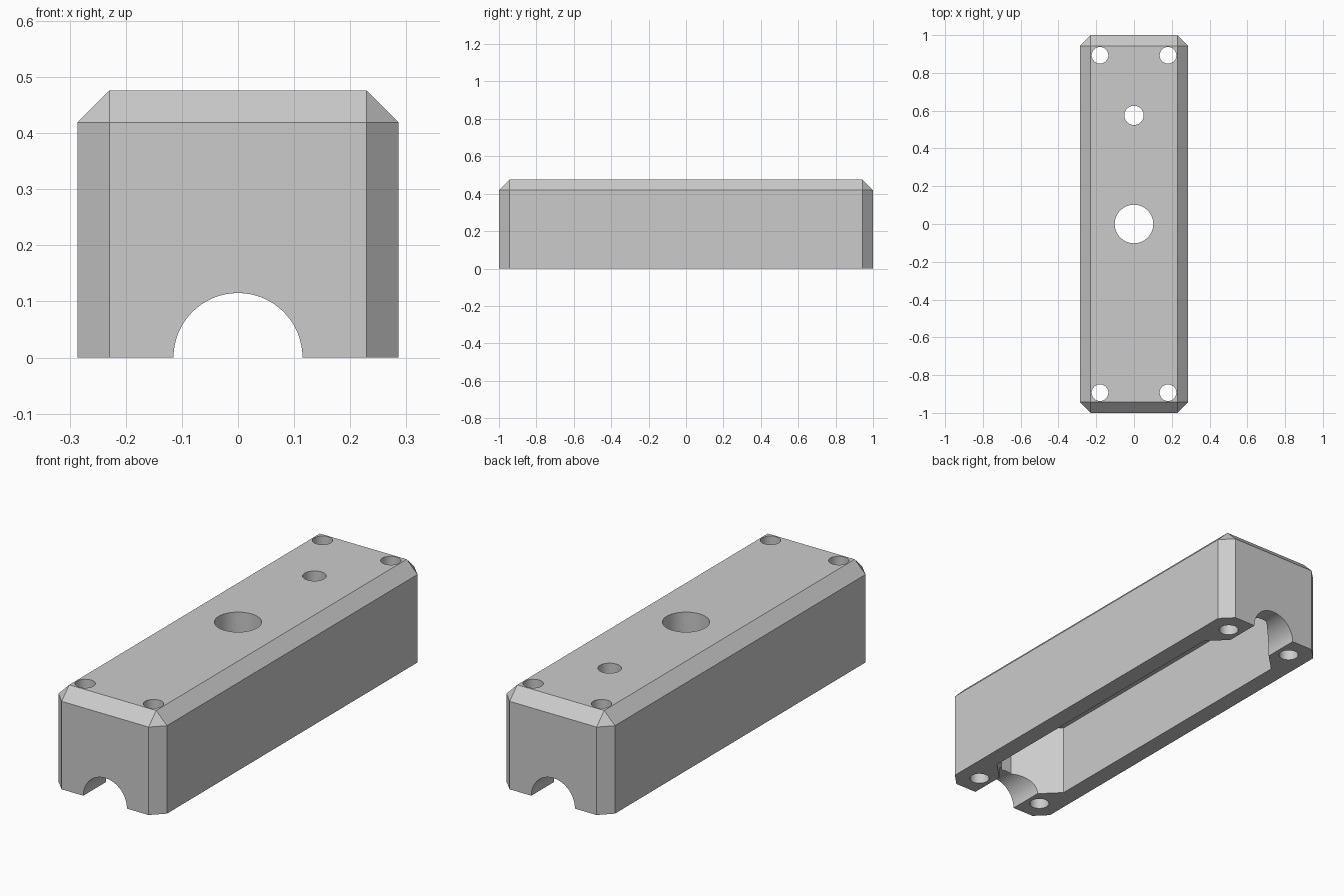
import bpy, bmesh
from math import radians
from mathutils import Matrix

if "Cube" in bpy.data.objects:
    bpy.data.objects.remove(bpy.data.objects["Cube"])

HX, HY, H = 0.286, 1.0, 0.476   # half width, half length, height
CH = 0.057                      # outer chamfer
WALL, CEIL = 0.0857, 0.343      # wall thickness, cavity ceiling height
BOSS = 0.1714                   # diagonal corner bosses inside the cavity


def make_object(name, bm):
    bmesh.ops.recalc_face_normals(bm, faces=bm.faces)
    me = bpy.data.meshes.new(name)
    bm.to_mesh(me)
    bm.free()
    ob = bpy.data.objects.new(name, me)
    bpy.context.collection.objects.link(ob)
    return ob


def cylinder(name, r, depth, matrix):
    bm = bmesh.new()
    bmesh.ops.create_cone(bm, cap_ends=True, segments=64, radius1=r, radius2=r,
                          depth=depth, matrix=matrix)
    return make_object(name, bm)


# Housing block, every edge chamfered except around the open base
bm = bmesh.new()
bmesh.ops.create_cube(bm, size=1, matrix=Matrix.Translation((0, 0, H / 2))
                      @ Matrix.Diagonal((2 * HX, 2 * HY, H, 1)))
edges = [e for e in bm.edges if max(v.co.z for v in e.verts) > 0.01]
bmesh.ops.bevel(bm, geom=edges, offset=CH, offset_type='OFFSET', segments=1,
                profile=0.5, affect='EDGES')
housing = make_object("housing", bm)

grey = bpy.data.materials.new("grey")
grey.diffuse_color = (0.6, 0.6, 0.6, 1)
grey.use_nodes = True
grey.node_tree.nodes["Principled BSDF"].inputs["Base Color"].default_value = grey.diffuse_color
housing.data.materials.append(grey)

# Cavity open at the base, its corners cut off to leave screw bosses
cx, cy = HX - WALL, HY - WALL
quarter = [(cx, cy - BOSS), (cx - BOSS, cy)]
outline = (quarter + [(-x, y) for x, y in reversed(quarter)]
           + [(-x, -y) for x, y in quarter] + [(x, -y) for x, y in reversed(quarter)])
bm = bmesh.new()
base = bm.faces.new([bm.verts.new((x, y, -0.1)) for x, y in outline])
top = bmesh.ops.extrude_face_region(bm, geom=[base])["geom"]
bmesh.ops.translate(bm, vec=(0, 0, CEIL + 0.1),
                    verts=[g for g in top if isinstance(g, bmesh.types.BMVert)])
cutters = [make_object("cavity_cutter", bm)]

# Cable notch through both ends
cutters.append(cylinder("cable_notch_cutter", 0.115, 2.4, Matrix.Rotation(radians(90), 4, 'X')))

# Centre opening, small hole and four screw holes
holes = [(0, 0, 0.102), (0, 0.575, 0.051)]
holes += [(sx * 0.18, sy * 0.893, 0.044) for sx in (-1, 1) for sy in (-1, 1)]
for x, y, r in holes:
    cutters.append(cylinder("hole_cutter", r, 2, Matrix.Translation((x, y, 0))))

# Cut everything out and bake the result
for c in cutters:
    c.hide_render = True
    mod = housing.modifiers.new("cut", 'BOOLEAN')
    mod.operation, mod.solver, mod.object = 'DIFFERENCE', 'EXACT', c
bpy.context.view_layer.update()
baked = bpy.data.meshes.new_from_object(
    housing.evaluated_get(bpy.context.evaluated_depsgraph_get()))
housing.modifiers.clear()
housing.data = baked
baked.materials.clear()
baked.materials.append(grey)
for p in baked.polygons:
    p.material_index = 0
for c in cutters:
    bpy.data.objects.remove(c)

# Smooth bores, sharp chamfers
bpy.context.view_layer.objects.active = housing
housing.select_set(True)
bpy.ops.object.shade_smooth_by_angle(angle=radians(30))
